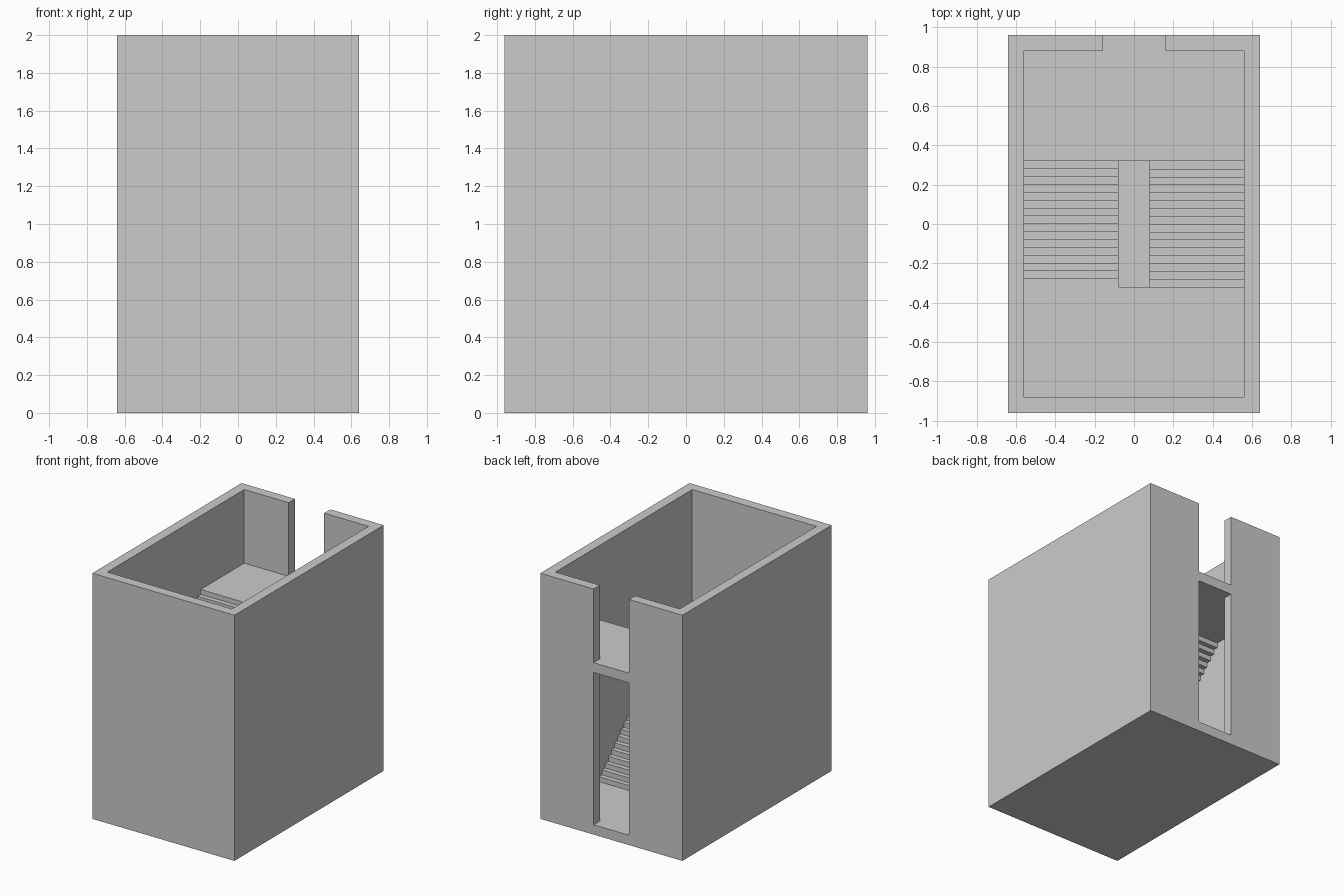
import bpy, bmesh
from mathutils import Vector

if "Cube" in bpy.data.objects:
    bpy.data.objects.remove(bpy.data.objects["Cube"])

WALL, STEP, N = 0.08, 0.04, 16        # wall/slab thickness, tread = riser, steps per flight
FLOOR, MID, UPPER = 0.08, 0.76, 1.40  # walking levels


def make_object(name, bm):
    bmesh.ops.recalc_face_normals(bm, faces=bm.faces[:])
    mesh = bpy.data.meshes.new(name)
    bm.to_mesh(mesh)
    bm.free()
    obj = bpy.data.objects.new(name, mesh)
    bpy.context.collection.objects.link(obj)
    return obj


def box(name, x0, x1, y0, y1, z0, z1):
    bm = bmesh.new()
    bmesh.ops.create_cube(bm, size=1)
    for v in bm.verts:
        v.co = Vector(((x0 + x1) / 2 + v.co.x * (x1 - x0),
                       (y0 + y1) / 2 + v.co.y * (y1 - y0),
                       (z0 + z1) / 2 + v.co.z * (z1 - z0)))
    return make_object(name, bm)


def cut(target, cutter):
    cutter.hide_render = True
    mod = target.modifiers.new("cut", 'BOOLEAN')
    mod.operation, mod.solver, mod.object = 'DIFFERENCE', 'EXACT', cutter
    bpy.context.view_layer.objects.active = target
    bpy.ops.object.modifier_apply(modifier=mod.name)
    bpy.data.objects.remove(cutter)


def flight(name, x0, x1, y_start, direction, first_top):
    """Stepped slab: zigzag treads above, matching zigzag soffit below."""
    top = []
    for i in range(N):
        z = first_top + i * STEP
        top += [(y_start + direction * i * STEP, z),
                (y_start + direction * (i + 1) * STEP, z)]
    outline = top + [(y, z - WALL) for y, z in reversed(top)]
    bm = bmesh.new()
    face = bm.faces.new([bm.verts.new((x0, y, z)) for y, z in outline])
    ext = bmesh.ops.extrude_face_region(bm, geom=[face])
    moved = [g for g in ext["geom"] if isinstance(g, bmesh.types.BMVert)]
    bmesh.ops.translate(bm, verts=moved, vec=(x1 - x0, 0, 0))
    return make_object(name, bm)


# Open-topped shell with a doorway on each storey in the back wall
shell = box("stairwell_shell", -0.64, 0.64, -0.96, 0.96, 0, 2)
cut(shell, box("cavity_cutter", -0.56, 0.56, -0.88, 0.88, FLOOR, 2.2))
cut(shell, box("lower_door_cutter", -0.16, 0.16, 0.8, 1.1, FLOOR, UPPER - WALL))
cut(shell, box("upper_door_cutter", -0.16, 0.16, 0.8, 1.1, UPPER, 2.2))

# Landings
box("half_landing", -0.56, 0.56, -0.88, -0.32, MID - WALL, MID)
box("upper_landing", -0.56, 0.56, 0.32, 0.88, UPPER - WALL, UPPER)

# Flights: right one climbs to the front, left one returns to the back
flight("lower_flight", 0.08, 0.56, 0.32, -1, FLOOR + STEP)
flight("upper_flight", -0.56, -0.08, -0.32, 1, MID)
